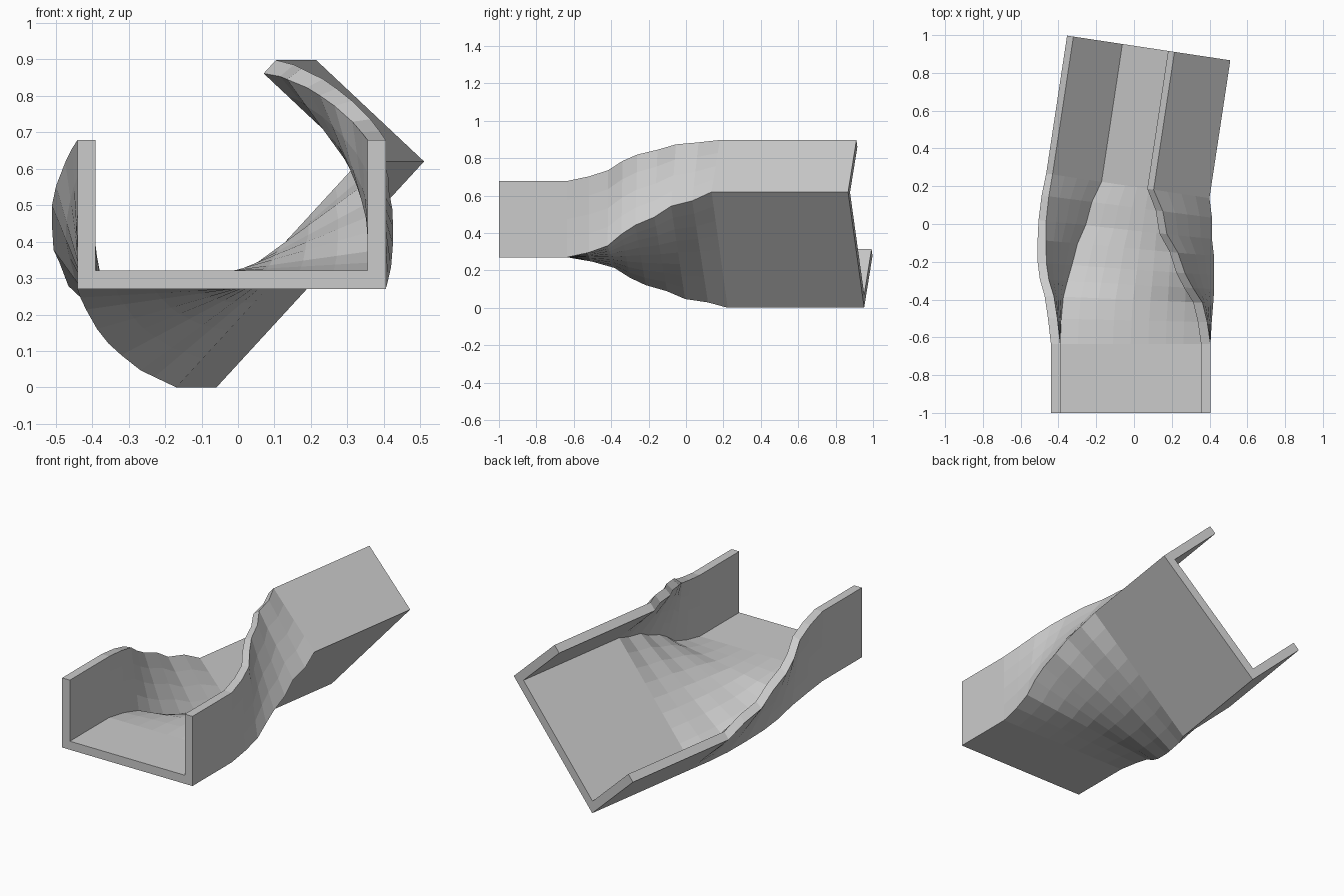
import bpy, bmesh
from math import radians, sin, cos
from mathutils import Vector

if "Cube" in bpy.data.objects:
    bpy.data.objects.remove(bpy.data.objects["Cube"])

# U-shaped cross-section, relative to the twist axis (width, height)
L, R, B, T, W = -0.4125, 0.4325, -0.102, 0.306, 0.05
corners = [(L, B), (R, B), (R, T), (R - W, T), (R - W, B + W),
           (L + W, B + W), (L + W, T), (L, T)]
cuts = [8, 4, 1, 4, 8, 4, 1, 4]
profile = []
for i, n in enumerate(cuts):
    a, b = Vector(corners[i]), Vector(corners[(i + 1) % 8])
    profile += [a.lerp(b, k / n) for k in range(n)]

# Stations along the run: y position and twist in degrees
YAW, AXIS_X, AXIS_Z = radians(8.6), -0.0275, 0.372
Y0, Y1 = -0.635, 0.192
turn = [(-0.635, 0), (-0.51, 3.3), (-0.40, 8), (-0.32, 16), (-0.24, 22.3),
        (-0.13, 28), (-0.035, 36), (0.085, 40), (Y1, 47.1)]
stations = [(AXIS_X, -1.0, 0, 0)]
for y, t in turn:
    f = (y - Y0) / (Y1 - Y0)
    stations.append((AXIS_X + 0.062 * f * f, y, radians(t), YAW * f))
x, y, t, w = stations[-1]
stations.append((x + 0.738 * sin(YAW), y + 0.738 * cos(YAW), t, w))

# Skin the twisted channel
bm = bmesh.new()
rings = []
for x, y, t, w in stations:
    ring = []
    for p in profile:
        u = p.x * cos(t) - p.y * sin(t)
        v = p.x * sin(t) + p.y * cos(t)
        ring.append(bm.verts.new((x + u * cos(w), y - u * sin(w), AXIS_Z + v)))
    rings.append(ring)
n = len(profile)
for r0, r1 in zip(rings, rings[1:]):
    for i in range(n):
        j = (i + 1) % n
        bm.faces.new((r0[i], r0[j], r1[j], r1[i]))
bm.faces.new(rings[0][::-1])
bm.faces.new(rings[-1])
bmesh.ops.recalc_face_normals(bm, faces=bm.faces)

mesh = bpy.data.meshes.new("twisted_channel")
bm.to_mesh(mesh)
bm.free()
channel = bpy.data.objects.new("twisted_channel", mesh)
bpy.context.collection.objects.link(channel)
